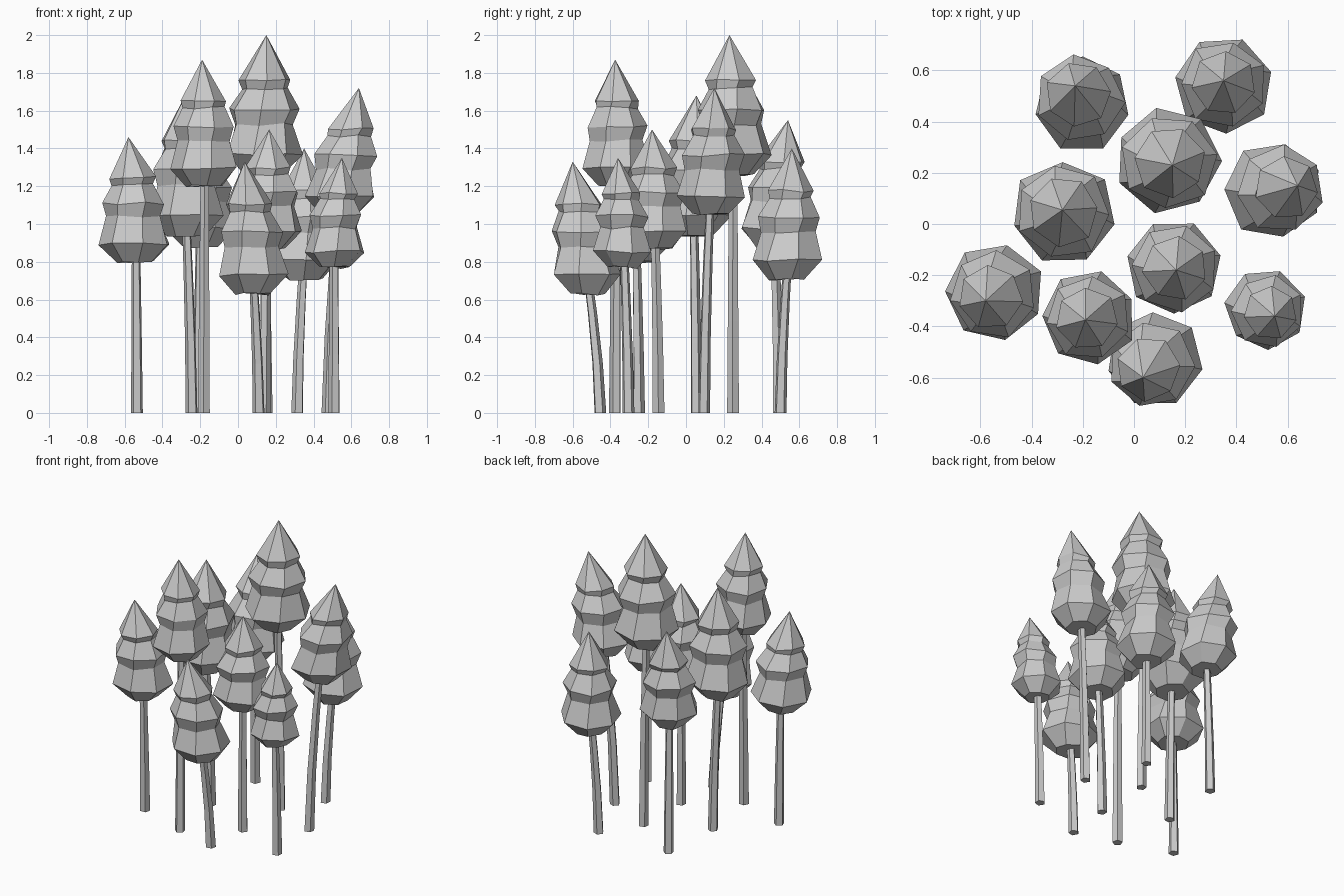
import bpy, bmesh, math, random

if "Cube" in bpy.data.objects:
    bpy.data.objects.remove(bpy.data.objects["Cube"])

random.seed(4)

# trunk base xy, crown centre xy, tip xy, crown bottom z, tip z, crown radius
TREES = [
    ((-0.21, 0.49), (-0.20, 0.465), (-0.23, 0.54), 0.88, 1.55, 0.187),
    ((0.315, 0.50), (0.35, 0.54), (0.35, 0.56), 0.71, 1.40, 0.185),
    ((0.15, 0.25), (0.13, 0.25), (0.15, 0.23), 1.26, 2.00, 0.202),
    ((0.475, 0.095), (0.54, 0.13), (0.64, 0.15), 1.05, 1.72, 0.187),
    ((-0.245, 0.055), (-0.275, 0.04), (-0.28, 0.055), 0.94, 1.68, 0.202),
    ((0.14, -0.145), (0.155, -0.165), (0.165, -0.18), 0.87, 1.50, 0.187),
    ((-0.535, -0.25), (-0.54, -0.265), (-0.58, -0.30), 0.80, 1.46, 0.187),
    ((-0.18, -0.375), (-0.175, -0.365), (-0.19, -0.375), 1.20, 1.87, 0.182),
    ((0.11, -0.455), (0.08, -0.525), (0.035, -0.60), 0.63, 1.33, 0.184),
    ((0.51, -0.305), (0.51, -0.33), (0.55, -0.36), 0.77, 1.35, 0.155),
]

# crown profile: (height fraction, radius fraction) up to the tip
CROWN = [(0.0, 0.52), (0.145, 1.0), (0.36, 0.77), (0.47, 0.90),
         (0.62, 0.60), (0.675, 0.67)]


def loft(name, rings, tip=None):
    """Skin a list of rings; cap the bottom, and the top by tip or face."""
    bm = bmesh.new()
    loops = [[bm.verts.new(p) for p in ring] for ring in rings]
    n = len(loops[0])
    for a, b in zip(loops, loops[1:]):
        for i in range(n):
            j = (i + 1) % n
            bm.faces.new((a[i], a[j], b[j], b[i]))
    bm.faces.new(loops[0][::-1])
    if tip:
        t = bm.verts.new(tip)
        for i in range(n):
            bm.faces.new((loops[-1][i], loops[-1][(i + 1) % n], t))
    else:
        bm.faces.new(loops[-1])
    bmesh.ops.recalc_face_normals(bm, faces=bm.faces)
    me = bpy.data.meshes.new(name)
    bm.to_mesh(me)
    bm.free()
    ob = bpy.data.objects.new(name, me)
    bpy.context.collection.objects.link(ob)


def ring(cx, cy, z, r, n, turn, wobble=0.0):
    pts = []
    for i in range(n):
        a = turn + 2 * math.pi * i / n
        rr = r * (1 + random.uniform(-wobble, wobble))
        dz = random.uniform(-wobble, wobble) * 0.2
        pts.append((cx + rr * math.cos(a), cy + rr * math.sin(a), z + dz))
    return pts


def mix(a, b, t):
    return a[0] + (b[0] - a[0]) * t, a[1] + (b[1] - a[1]) * t


for k, (base, mid, tip, z0, z1, rad) in enumerate(TREES, 1):
    turn = random.uniform(0, 6.28)
    # slender, slightly bent trunk ending inside the crown
    top = z0 + 0.12
    rings = []
    for t in (0, 0.35, 0.7, 1):
        x, y = mix(base, mid, t ** 1.5)
        rings.append(ring(x, y, top * t, 0.033 - 0.01 * t, 5, turn))
    loft(f"trunk_{k}", rings)
    # faceted three-tier crown leaning towards its tip
    rings = []
    for i, (h, r) in enumerate(CROWN):
        x, y = mix(mid, tip, h ** 1.5)
        rings.append(ring(x, y, z0 + h * (z1 - z0), rad * r * 1.02, 7,
                          turn + 0.08 * i, 0.04))
    loft(f"crown_{k}", rings, (tip[0], tip[1], z1))
